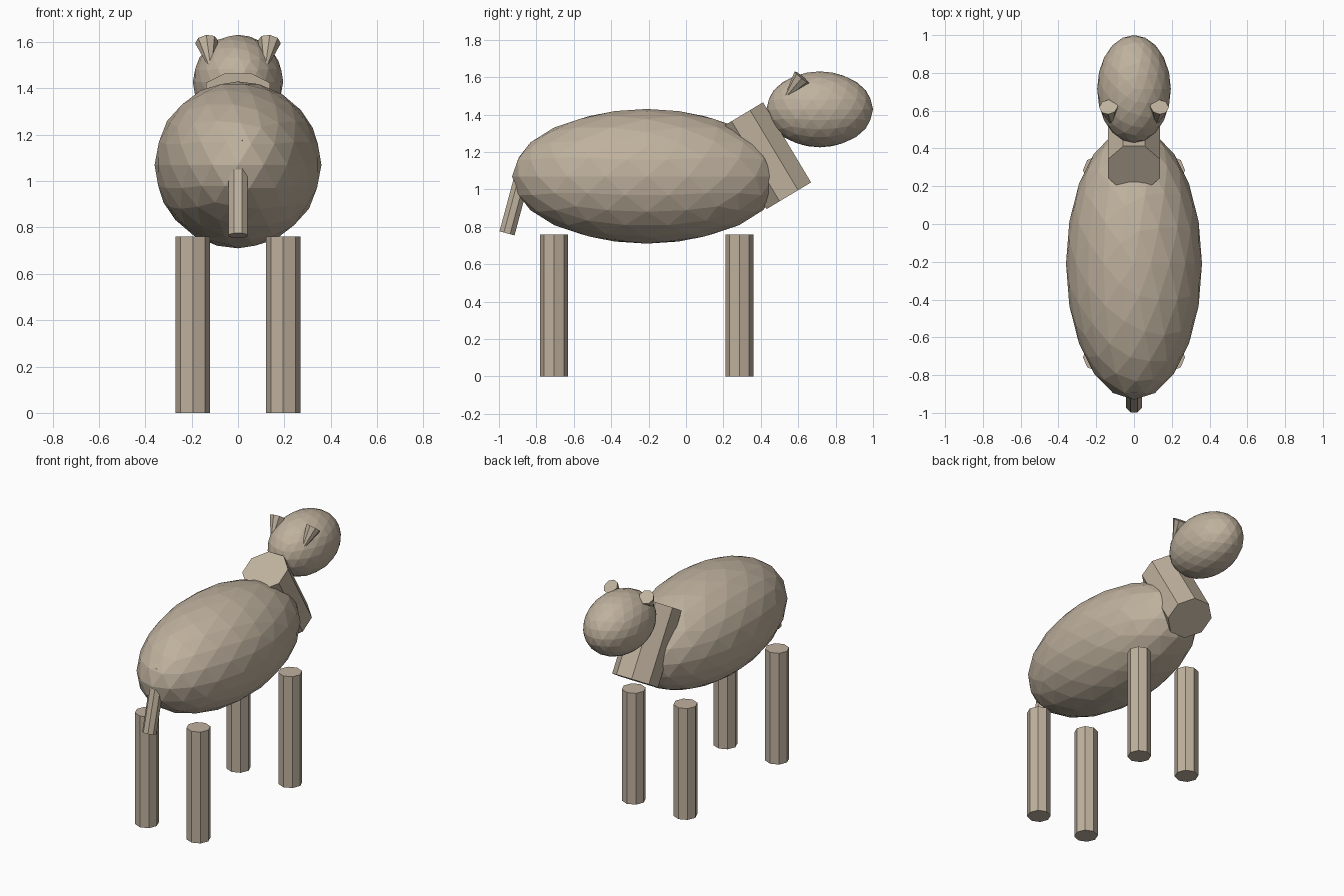
import bpy
from math import radians
from mathutils import Matrix, Vector

cube = bpy.data.objects.get("Cube")
if cube:
    bpy.data.objects.remove(cube, do_unlink=True)

tan = bpy.data.materials.new("warm tan")
tan.use_nodes = True
color = (0.52, 0.44, 0.34, 1)
tan.diffuse_color = color
tan.node_tree.nodes["Principled BSDF"].inputs["Base Color"].default_value = color


def finish(name):
    obj = bpy.context.object
    obj.name = name
    obj.data.materials.append(tan)
    return obj


def ellipsoid(name, center, radii):
    bpy.ops.mesh.primitive_ico_sphere_add(subdivisions=3, radius=1, location=center)
    obj = finish(name)
    obj.data.transform(Matrix.Diagonal((*radii, 1)))


def rod(name, start, end, r_start, r_end, twist=0):
    """Eight-sided rod or cone between two points."""
    a, b = Vector(start), Vector(end)
    axis = b - a
    bpy.ops.mesh.primitive_cone_add(vertices=8, radius1=r_start, radius2=r_end,
                                    depth=axis.length, location=(a + b) / 2)
    obj = finish(name)
    # lean about x first, then sideways about y, so the facets stay square to the sides
    lean = Vector((0, 0, 1)).rotation_difference(axis).to_matrix().to_4x4()
    obj.data.transform(lean @ Matrix.Rotation(radians(twist), 4, "Z"))


# Body and head
ellipsoid("body", (0, -0.21, 1.07), (0.36, 0.72, 0.36))
ellipsoid("head", (0, 0.715, 1.428), (0.195, 0.285, 0.203))

# Neck and tail, flat sides facing outward
rod("neck", (0, 0.55, 0.966), (0, 0.293, 1.394), 0.15, 0.15, 22.5)
rod("tail", (0, -0.957, 0.765), (0, -0.849, 1.167), 0.045, 0.045, 22.5)

# Paired legs and ears
for side, s in (("left", 1), ("right", -1)):
    for end, y in (("tail_end", -0.705), ("head_end", 0.285)):
        rod(f"{side}_{end}_leg", (s * 0.195, y, 0), (s * 0.195, y, 0.76), 0.075, 0.075)
    rod(f"{side}_ear", (s * 0.115, 0.515, 1.47), (s * 0.135, 0.62, 1.60), 0, 0.05)
